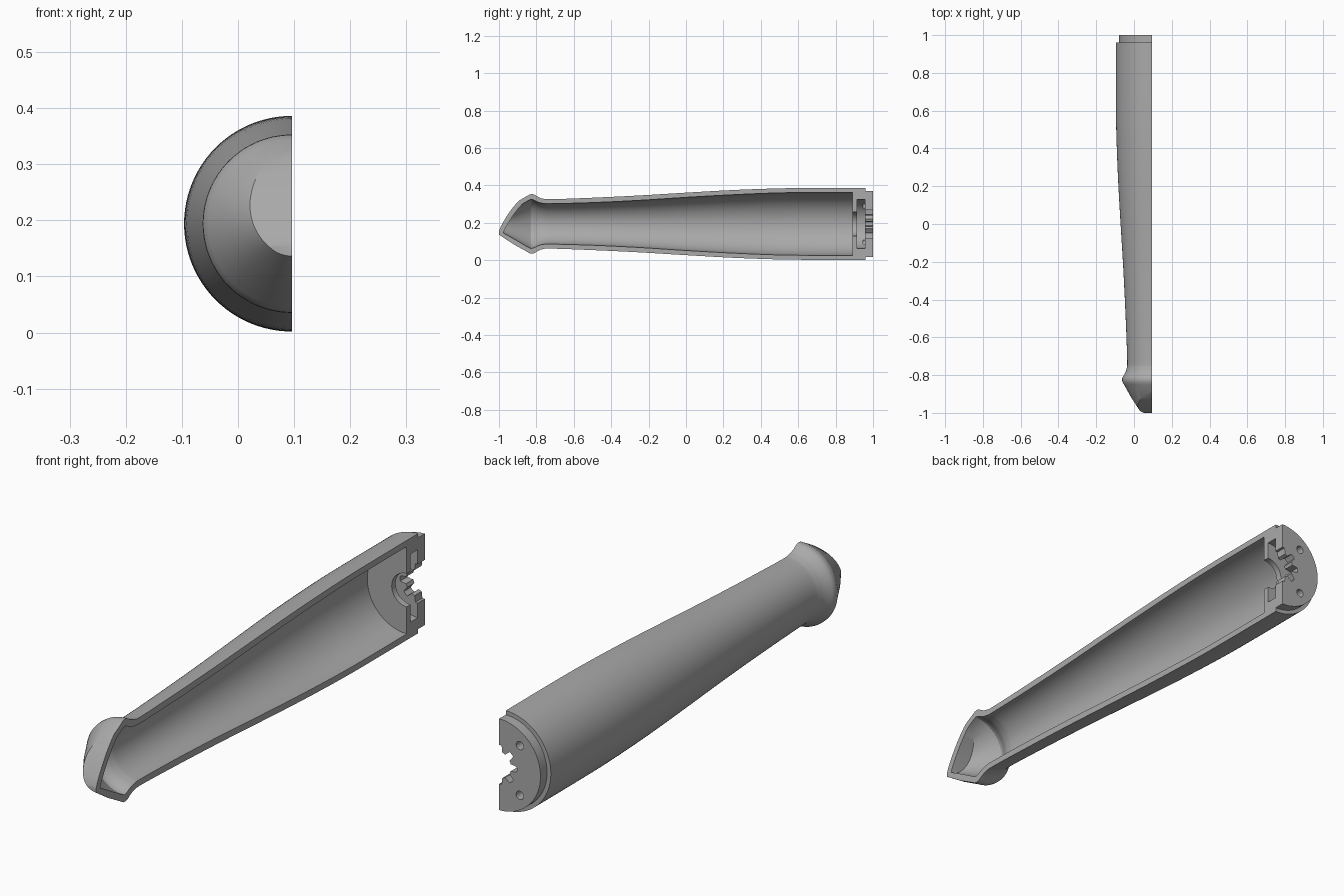
import bpy, bmesh, math
from mathutils import Vector

AX, AZ = 0.096, 0.194   # long axis of the handle, parallel to y

if "Cube" in bpy.data.objects:
    bpy.data.objects.remove(bpy.data.objects["Cube"], do_unlink=True)

grey = bpy.data.materials.new("plain grey")
grey.use_nodes = True
colour = (0.4, 0.4, 0.4, 1)
grey.diffuse_color = colour
grey.node_tree.nodes["Principled BSDF"].inputs["Base Color"].default_value = colour


def finish(name, bm):
    bmesh.ops.recalc_face_normals(bm, faces=bm.faces)
    mesh = bpy.data.meshes.new(name)
    bm.to_mesh(mesh)
    bm.free()
    mesh.materials.append(grey)
    ob = bpy.data.objects.new(name, mesh)
    bpy.context.collection.objects.link(ob)
    return ob


def smooth(pts, n=4):
    """Catmull-Rom curve through the points."""
    p = [Vector(q) for q in pts]
    p = [2 * p[0] - p[1]] + p + [2 * p[-1] - p[-2]]
    out = []
    for a, b, c, d in zip(p, p[1:], p[2:], p[3:]):
        for i in range(n):
            t = i / n
            out.append(0.5 * (2 * b + (c - a) * t + (2 * a - 5 * b + 4 * c - d) * t * t
                              + (3 * b - a - 3 * c + d) * t ** 3))
    return out + [p[-2]]


def lathe(name, profile, steps=96):
    """Solid of revolution from (y, radius) points, capped at both ends."""
    bm = bmesh.new()
    rings = [[bm.verts.new((AX + r * math.cos(math.tau * i / steps), y,
                            AZ + r * math.sin(math.tau * i / steps)))
              for i in range(steps)] for y, r in profile]
    for a, b in zip(rings, rings[1:]):
        for i in range(steps):
            j = (i + 1) % steps
            bm.faces.new((a[i], a[j], b[j], b[i]))
    bm.faces.new(rings[0])
    bm.faces.new(rings[-1])
    return finish(name, bm)


def prism(name, pts, move):
    """Polygon extruded along the move vector."""
    bm = bmesh.new()
    face = bm.faces.new([bm.verts.new(p) for p in pts])
    new = bmesh.ops.extrude_face_region(bm, geom=[face])["geom"]
    bmesh.ops.translate(bm, vec=move, verts=[v for v in new if isinstance(v, bmesh.types.BMVert)])
    return finish(name, bm)


def cut(target, cutter):
    mod = target.modifiers.new("cut", 'BOOLEAN')
    mod.operation, mod.solver, mod.object = 'DIFFERENCE', 'EXACT', cutter
    bpy.context.view_layer.objects.active = target
    bpy.ops.object.modifier_apply(modifier=mod.name)
    bpy.data.objects.remove(cutter, do_unlink=True)


def nose_cutter(dy, dz):
    """Curved sweep that slices the pommel into an oblique beak."""
    curve = smooth([(-1, 0.155), (-0.987, 0.186), (-0.95, 0.248), (-0.91, 0.3),
                    (-0.87, 0.338), (-0.82, 0.375)])
    pts = [(-1, 0)] + [tuple(p) for p in curve] + [(-0.82, 0.6), (-1.3, 0.6), (-1.3, 0)]
    return prism("nose_cutter", [(-0.5, y + dy, z + dz) for y, z in pts], (1, 0, 0))


# Outer body: conical nose, rolled collar, slim neck, swelling grip, stepped end
nose = [(-1.03, 0.038), (-0.92, 0.11), (-0.85, 0.149)]
grip = smooth([(-0.835, 0.158), (-0.815, 0.158), (-0.79, 0.144), (-0.765, 0.135), (-0.72, 0.132),
               (-0.5, 0.14), (-0.25, 0.152), (0, 0.167), (0.25, 0.181), (0.5, 0.19),
               (0.7, 0.192), (0.96, 0.192)])
handle = lathe("handle_half_shell", nose + grip + [(0.96, 0.176), (1, 0.176)])
cut(handle, nose_cutter(0, 0))

# Hollow interior following the outside
inner = [(-1.01, 0.03), (-0.92, 0.08), (-0.845, 0.124)] + smooth(
    [(-0.83, 0.131), (-0.815, 0.128), (-0.79, 0.116), (-0.765, 0.11), (-0.72, 0.108),
     (-0.5, 0.114), (-0.25, 0.126), (0, 0.142), (0.25, 0.156), (0.5, 0.166),
     (0.7, 0.168), (0.89, 0.168)])
cavity = lathe("cavity", inner)
cut(cavity, nose_cutter(0.022, -0.014))
cut(handle, cavity)

# End plate: bore, ring groove, lobed opening
cut(handle, lathe("bore", [(0.87, 0.064), (0.93, 0.064)]))
cut(handle, lathe("groove", [(0.914, 0.131), (0.957, 0.131)]))
lobes = []
for i in range(96):
    a = math.tau * i / 96
    r = 0.063 + 0.012 * max(-1, min(1, 2 * math.cos(8 * a)))
    lobes.append((AX + r * math.cos(a), 0.94, AZ + r * math.sin(a)))
cut(handle, prism("lobed_opening", lobes, (0, 0.1, 0)))

# Screw holes
for side in (-1, 1):
    hole = [(AX - 0.088 + 0.016 * math.cos(math.tau * i / 24), 0.945,
             AZ + side * 0.096 + 0.016 * math.sin(math.tau * i / 24)) for i in range(24)]
    cut(handle, prism("screw_hole", hole, (0, 0.1, 0)))

# Split along the middle plane, keeping the right half
cut(handle, prism("splitter", [(AX, -2, -1), (AX, 2, -1), (AX, 2, 1), (AX, -2, 1)], (1, 0, 0)))

bpy.ops.object.select_all(action='DESELECT')
handle.select_set(True)
bpy.context.view_layer.objects.active = handle
bpy.ops.object.shade_smooth_by_angle(angle=math.radians(30))
